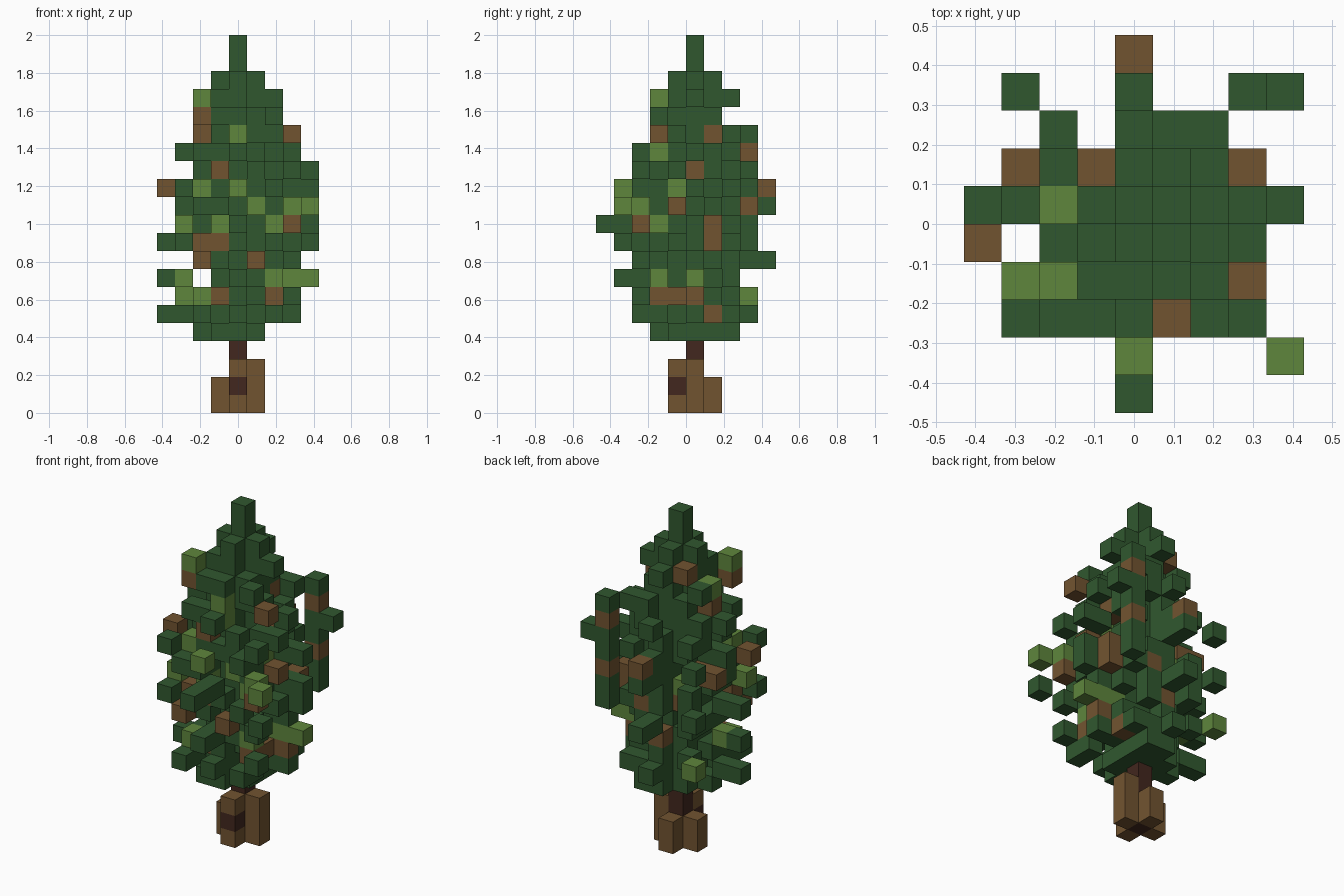
import bpy
import bmesh
import random
from mathutils import Vector

cube = bpy.data.objects.get("Cube")
if cube:
    bpy.data.objects.remove(cube, do_unlink=True)

LAYERS = 21
SIZE = 2 / LAYERS
rng = random.Random(4)


def make_material(name, colour):
    mat = bpy.data.materials.new(name)
    mat.use_nodes = True
    rgba = (*colour, 1)
    mat.diffuse_color = rgba
    bsdf = mat.node_tree.nodes["Principled BSDF"]
    bsdf.inputs["Base Color"].default_value = rgba
    bsdf.inputs["Roughness"].default_value = 0.9
    return mat


brown = make_material("bark_brown", (0.167, 0.088, 0.03))
materials = {
    "needles": make_material("dark_green", (0.03, 0.097, 0.028)),
    "fresh_needles": make_material("light_green", (0.113, 0.24, 0.046)),
    "twigs": brown,
    "roots": brown,
    "trunk": make_material("dark_bark", (0.054, 0.02, 0.013)),
}

# Every block of the tree: (column, row, layer) -> part name
blocks = {}


def stack(part, column, row, layers):
    for layer in layers:
        blocks[column, row, layer] = part


def place(part, table):
    for (column, row), layers in table.items():
        stack(part, column, row, layers)


# Crown core: a solid cross with broken corners, and the spire on top
for column in (-1, 0, 1):
    for row in (-1, 0, 1):
        if column and row:
            layers = [k for k in range(4, 17) if k == 4 or rng.random() < 0.75]
        else:
            layers = range(4, 19)
        stack("needles", column, row, layers)
stack("needles", 0, 0, range(18, LAYERS))
stack("needles", -1, -1, range(14, 18))

# Uneven inner branches around the core, mixed in colour at the back and right
for column in range(-2, 3):
    for row in range(-2, 3):
        if max(abs(column), abs(row)) < 2 or (column, row) == (-1, 2):
            continue
        corner = abs(column) + abs(row) == 4
        mixed = column < 2 and (row == 2 or (column == -2 and row >= 0))
        for layer in range(5, 13 if corner else 15):
            if layer == 7 and column == -2:
                continue
            if rng.random() < (0.35 if corner else 0.5):
                part = "needles"
                if mixed:
                    part = rng.choices(list(materials)[:3], [80, 7, 13])[0]
                blocks[column, row, layer] = part
# Openings between the inner branches
for opening in ((1, -2, 14), (2, -2, 14), (-1, -2, 5)):
    blocks.pop(opening, None)

# Lowest skirt of the crown
for column, row in ((-2, 0), (0, -2), (0, 2), (1, 2), (-1, -2)):
    stack("needles", column, row, [4])

# Dark green branch tips: column and row -> layers
place("needles", {
    (0, -5): [10], (0, -4): [7, 10], (0, -3): [5, 7, 10, 14],
    (-1, -3): [11], (-2, -3): [5, 11], (-3, -3): [9, 12],
    (2, -3): [5, 9, 12], (3, -3): [6, 8, 13], (4, -4): [9],
    (-1, -2): [16], (0, -2): [16], (-2, -2): [14], (2, -2): [11, 16],
})
place("needles", {
    (-4, 0): [5, 7, 9], (-3, 0): [5, 9, 11, 12, 14], (-2, 0): [8, 12, 14],
    (3, 0): [5, 8, 10, 12, 14], (4, 0): [9, 10, 12],
    (3, -1): [9, 13], (2, -1): [13, 15], (2, 0): [17], (2, 1): [11, 14],
    (-2, 1): [13, 16], (-2, 2): [8, 13], (1, 1): [16],
})
place("needles", {
    (0, 4): [8, 11], (0, 3): [5, 8, 11, 12, 14], (0, 2): [12, 17],
    (1, 2): [5, 7, 10, 14, 15], (2, 2): [5, 9, 12, 15],
    (-3, 3): [9, 12], (3, 3): range(9, 16), (4, 3): [13],
})

# Light green growth
place("fresh_needles", {
    (0, -4): [12], (4, -4): [11], (3, -3): [11], (1, -2): [11],
    (-1, -2): [10], (0, -2): [14, 15], (2, -2): [7, 10],
    (-3, -2): [10], (-2, -2): [6, 12, 17], (-2, 0): [16],
    (-3, 0): [7], (-3, 3): [6], (2, -1): [12], (-1, 1): [10],
    (2, 0): [7], (3, 0): [7], (4, 0): [7],
})

# Bare brown twigs
place("twigs", {
    (1, -3): [8], (3, -3): [10], (-2, -3): [8], (3, -2): [15],
    (-1, -2): [6, 9, 13], (-2, -2): [9, 16], (-4, -1): [12],
    (2, -2): [6], (2, -1): [6], (3, 0): [6], (2, 0): [13], (3, -1): [11],
    (3, 1): [9, 10], (2, 1): [5], (1, 1): [15], (-2, 0): [15], (1, 2): [9],
    (-3, 1): [11], (-1, 1): [9, 17], (0, 4): [12], (3, 3): [11, 14],
})

# Trunk and the stepped roots around it
stack("trunk", 0, 0, range(4))
stack("roots", 0, -1, [0, 2])
stack("trunk", 0, -1, [1])
stack("roots", 1, 0, range(3))
stack("roots", -1, 0, range(2))
stack("roots", 0, 1, range(2))


def build(part):
    """Mesh the outward faces of all blocks that belong to one part."""
    bm = bmesh.new()
    for cell, owner in blocks.items():
        if owner != part:
            continue
        centre = Vector((cell[0], cell[1] + 0.5, cell[2] + 0.5))
        for axis in range(3):
            for sign in (-1, 1):
                step = [0, 0, 0]
                step[axis] = sign
                if tuple(a + b for a, b in zip(cell, step)) in blocks:
                    continue
                normal = Vector(step)
                u = Vector((0, 0, 0))
                u[(axis + 1) % 3] = 1
                v = normal.cross(u)
                corners = [normal + u + v, normal - u + v,
                           normal - u - v, normal + u - v]
                bm.faces.new([bm.verts.new((centre + c / 2) * SIZE) for c in corners])
    bmesh.ops.remove_doubles(bm, verts=bm.verts, dist=SIZE / 100)
    mesh = bpy.data.meshes.new(part)
    bm.to_mesh(mesh)
    bm.free()
    mesh.materials.append(materials[part])
    bpy.context.collection.objects.link(bpy.data.objects.new(part, mesh))


for name in materials:
    build(name)
